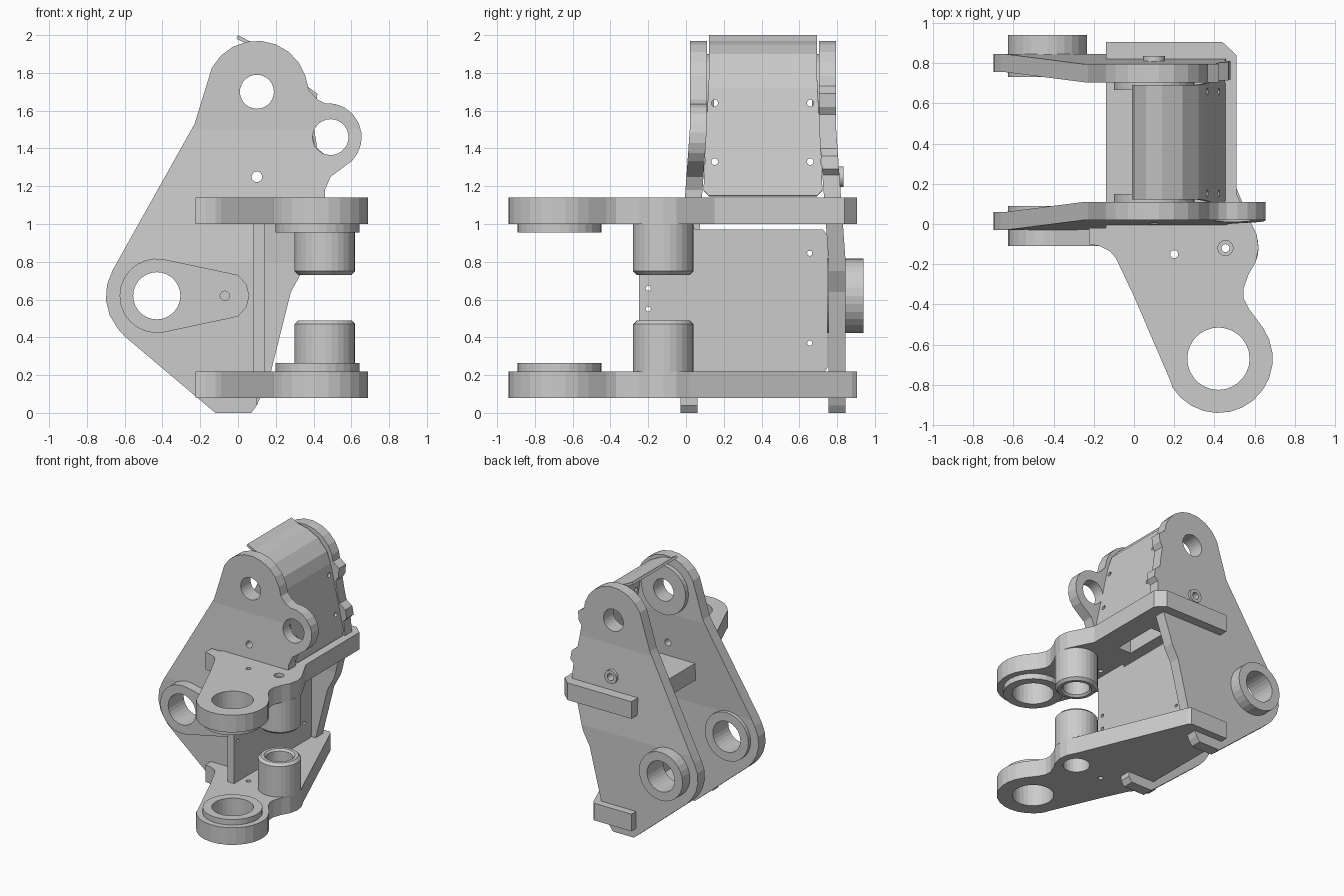
import bpy, bmesh
from math import cos, sin, radians, pi
from mathutils import Vector

if "Cube" in bpy.data.objects:
    bpy.data.objects.remove(bpy.data.objects["Cube"])

YC = 0.4075  # mid plane between the two side plates


def arc(cx, cy, r, a0, a1, n):
    return [(cx + r * cos(radians(a0 + (a1 - a0) * i / n)),
             cy + r * sin(radians(a0 + (a1 - a0) * i / n))) for i in range(n + 1)]


def circle(cx, cy, r, n=28):
    return arc(cx, cy, r, 0, 360, n)[:-1]


def place(axis, a, b, d):
    return {'x': (d, a, b), 'y': (a, d, b), 'z': (a, b, d)}[axis]


def finish(name, bm):
    bmesh.ops.recalc_face_normals(bm, faces=bm.faces)
    me = bpy.data.meshes.new(name)
    bm.to_mesh(me)
    bm.free()
    ob = bpy.data.objects.new(name, me)
    bpy.context.collection.objects.link(ob)
    return ob


def prism_bm(pts, axis, lo, hi):
    bm = bmesh.new()
    A = [bm.verts.new(place(axis, a, b, lo)) for a, b in pts]
    B = [bm.verts.new(place(axis, a, b, hi)) for a, b in pts]
    bm.faces.new(A)
    bm.faces.new(B[::-1])
    for i in range(len(pts)):
        j = (i + 1) % len(pts)
        bm.faces.new((A[i], B[i], B[j], A[j]))
    bmesh.ops.recalc_face_normals(bm, faces=bm.faces)
    return bm


def prism(name, pts, axis, lo, hi):
    return finish(name, prism_bm(pts, axis, lo, hi))


def ring(name, axis, ca, cb, profile, n=28):
    """Revolve a closed (radius, depth) loop about an axis."""
    bm = bmesh.new()
    rows = [[bm.verts.new(place(axis, ca + r * cos(2 * pi * i / n), cb + r * sin(2 * pi * i / n), d))
             for r, d in profile] for i in range(n)]
    m = len(profile)
    for i in range(n):
        p, q = rows[i], rows[(i + 1) % n]
        for k in range(m):
            l = (k + 1) % m
            bm.faces.new((p[k], q[k], q[l], p[l]))
    return finish(name, bm)


def tube(name, axis, ca, cb, r_in, r_out, lo, hi):
    return ring(name, axis, ca, cb, [(r_in, lo), (r_out, lo), (r_out, hi), (r_in, hi)])


def cut(ob, pts, axis, lo, hi):
    tool = prism("cutter", pts, axis, lo, hi)
    tool.hide_render = True
    mod = ob.modifiers.new("cut", 'BOOLEAN')
    mod.operation = 'DIFFERENCE'
    mod.solver = 'EXACT'
    mod.object = tool
    bpy.context.view_layer.objects.active = ob
    bpy.ops.object.modifier_apply(modifier=mod.name)
    bpy.data.objects.remove(tool, do_unlink=True)


# side plates: flat at the top, splayed outward below
def side_plate(name, pts, holes, back):
    bm = prism_bm(pts, 'y', 0.02, 0.11)
    for z in (1.5, 0.8):
        bmesh.ops.bisect_plane(bm, geom=bm.verts[:] + bm.edges[:] + bm.faces[:],
                               plane_co=(0, 0, z), plane_no=(0, 0, 1))
    for v in bm.verts:
        v.co.y -= 0.05 * min(1, max(0, (1.5 - v.co.z) / 0.7))
        if back:
            v.co.y = 2 * YC - v.co.y
    ob = finish(name, bm)
    for x, z, r in holes:
        cut(ob, circle(x, z, r), 'y', -0.5, 1.5)


outline = ([(-0.12, 0), (-0.6, 0.405)] + arc(-0.43, 0.62, 0.27, 220, 150, 4)
           + [(-0.23, 1.53)] + arc(0.1, 1.7, 0.27, 152, 18, 8))
lug = ([(0.375, 1.71), (0.42, 1.66)] + arc(0.475, 1.46, 0.18, 95, -45, 8)
       + [(0.49, 1.25), (0.46, 1.18), (0.46, 1.07), (0.08, 1.07), (0.08, 0.2), (0.1, 0.15), (0.1, 0.04), (0.07, 0)])
notched = [(0.365, 1.73), (0.42, 1.69), (0.415, 1.62), (0.39, 1.58), (0.42, 1.4), (0.47, 1.36),
           (0.48, 1.29), (0.45, 1.26), (0.46, 1.1), (0.41, 1.0), (0.34, 0.75), (0.28, 0.64),
           (0.17, 0.2), (0.1, 0.04), (0.07, 0)]
pins = [(0.1, 1.7, 0.09), (-0.43, 0.62, 0.125), (0.1, 1.25, 0.028)]
side_plate("front_side_plate", outline + lug, pins + [(0.49, 1.46, 0.095)], False)
side_plate("back_side_plate", outline + notched, pins, True)

# pin bosses on the side plates
strap = prism("pin_strap", arc(-0.43, 0.62, 0.197, 80, 280, 14)
              + [(0, 0.51), (0.045, 0.56), (0.06, 0.62), (0.045, 0.68), (0, 0.73)], 'y', -0.11, 0)
cut(strap, circle(-0.43, 0.62, 0.125), 'y', -0.3, 0.2)
cut(strap, circle(-0.07, 0.62, 0.025, 12), 'y', -0.3, -0.05)
tube("front_inner_boss", 'y', -0.43, 0.62, 0.125, 0.197, 0.04, 0.09)
tube("back_inner_boss", 'y', -0.43, 0.62, 0.125, 0.197, 0.73, 0.78)
tube("back_outer_boss", 'y', -0.43, 0.62, 0.125, 0.197, 0.83, 0.94)
tube("front_top_washer", 'y', 0.1, 1.7, 0.09, 0.2, 0.1, 0.148)
tube("back_top_washer", 'y', 0.1, 1.7, 0.09, 0.2, 0.667, 0.715)
tube("grease_boss", 'y', 0.1, 1.25, 0.028, 0.055, 0.79, 0.835)

# horizontal arm plates
arm = ([(-0.14, -0.02), (-0.225, -0.02), (-0.225, -0.1), (-0.17, -0.11), (-0.12, -0.135), (-0.09, -0.17),
        (0.0, -0.36), (0.185, -0.79)] + arc(0.42, -0.67, 0.27, 212, 395, 13)
       + [(0.57, -0.42), (0.545, -0.37), (0.545, -0.32), (0.57, -0.25), (0.605, -0.19),
          (0.62, -0.12), (0.61, -0.05), (0.575, 0.02)])
ends = {"lower": [(0.22, 0.88), (0.2, 0.905), (-0.14, 0.905)],
        "upper": [(0.51, 0.15), (0.51, 0.84), (0.44, 0.905), (-0.14, 0.905)]}
for key, z in (("lower", 0.08), ("upper", 1.0)):
    ob = prism(key + "_arm_plate", arm + ends[key], 'z', z, z + 0.14)
    cut(ob, circle(0.42, -0.67, 0.155), 'z', z - 1, z + 1)
    cut(ob, circle(0.2, -0.15, 0.02, 12), 'z', z - 1, z + 1)
    if key == "lower":
        cut(ob, circle(0.46, -0.12, 0.1), 'z', z - 1, z + 1)
    else:
        cut(ob, circle(0.455, -0.12, 0.02, 12), 'z', z - 1, z + 1)
        cut(ob, circle(0.455, -0.12, 0.038, 16), 'z', z + 0.11, z + 1)
        cut(ob, [(0.2, 0.2), (0.32, 0.2), (0.32, 0.58), (0.2, 0.58)], 'z', z - 1, z + 1)
    # collar and bush facing the gap between the plates
    base, s = (0.22, 1) if key == "lower" else (1.0, -1)
    tube(key + "_collar", 'z', 0.42, -0.67, 0.155, 0.222, base - s * 0.005, base + s * 0.045)
    tube(key + "_bush_flange", 'z', 0.46, -0.12, 0.1, 0.16, base - s * 0.005, base + s * 0.03)
    ring(key + "_bush", 'z', 0.46, -0.12,
         [(0.1, base), (0.16, base), (0.16, base + s * 0.25), (0.14, base + s * 0.27),
          (0.115, base + s * 0.27), (0.1, base + s * 0.255)])

# upright web between the arm plates
web = prism("centre_web", [(-0.25, 0.2), (-0.25, 1.01), (0.03, 1.01), (0.05, 0.97), (0.725, 0.97),
                           (0.75, 0.94), (0.75, 0.24), (0.72, 0.2)], 'x', 0.08, 0.14)
for y, z in ((-0.2, 0.66), (-0.2, 0.55), (0.655, 0.845), (0.655, 0.37)):
    cut(web, circle(y, z, 0.014, 12), 'x', -0.2, 0.4)

# rolled cover sheet between the upper ears
path = [(0.0, 2.0), (0.06, 1.968), (0.14, 1.95), (0.24, 1.9), (0.32, 1.81), (0.35, 1.72),
        (0.45, 1.18), (0.455, 1.15)]
inner = []
for i, p in enumerate(path):
    t = Vector(path[min(i + 1, len(path) - 1)]) - Vector(path[max(i - 1, 0)])
    t.normalize()
    inner.append((p[0] + t.y * 0.02, p[1] - t.x * 0.02))
bm = prism_bm(path + inner[::-1], 'y', -1, 1)
for v in bm.verts:
    half = 0.285 + 0.03 * min(1, max(0, (1.8 - v.co.z) / 0.62))
    if v.co.z < 1.165:
        half -= 0.028
    v.co.y = YC + v.co.y * half
cover = finish("cover_sheet", bm)
for y in (0.152, 0.658):
    for z in (1.64, 1.33):
        cut(cover, circle(y, z, 0.018, 12), 'x', 0.2, 0.7)
